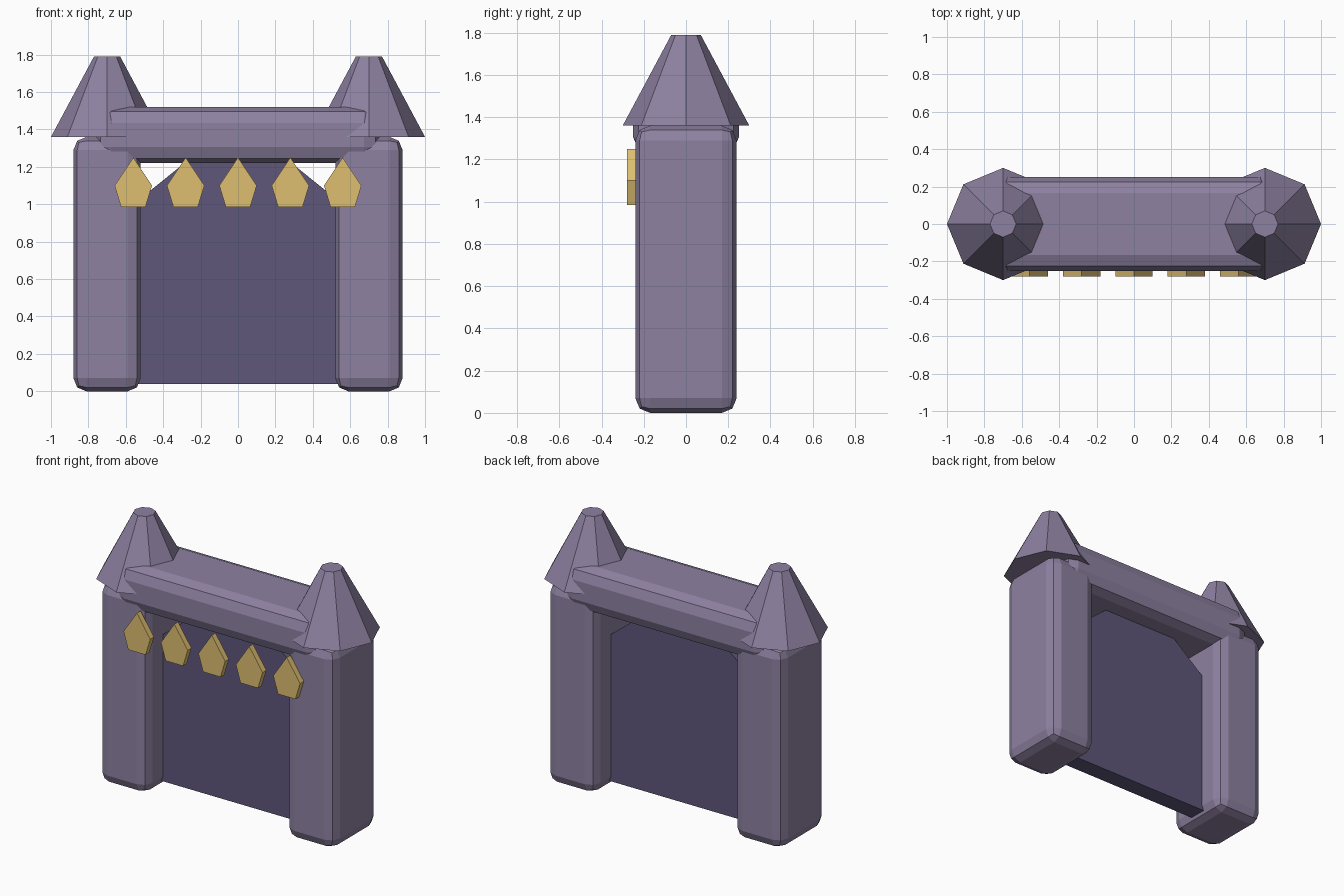
import bpy
import bmesh

if "Cube" in bpy.data.objects:
    bpy.data.objects.remove(bpy.data.objects["Cube"], do_unlink=True)


def material(name, rgb):
    mat = bpy.data.materials.new(name)
    mat.use_nodes = True
    color = (*rgb, 1)
    mat.diffuse_color = color
    mat.node_tree.nodes["Principled BSDF"].inputs["Base Color"].default_value = color
    return mat


stone = material("purple_stone", (0.27, 0.22, 0.356))
shadow = material("dark_purple", (0.112, 0.095, 0.195))
gold = material("gold", (0.73, 0.52, 0.165))


def add_object(name, bm, mat):
    mesh = bpy.data.meshes.new(name)
    bmesh.ops.recalc_face_normals(bm, faces=bm.faces)
    bm.to_mesh(mesh)
    bm.free()
    mesh.materials.append(mat)
    obj = bpy.data.objects.new(name, mesh)
    bpy.context.collection.objects.link(obj)
    return obj


def rounded_block(name, center, size, bevel, mat):
    bm = bmesh.new()
    bmesh.ops.create_cube(bm, size=1)
    bmesh.ops.scale(bm, vec=size, verts=bm.verts)
    bmesh.ops.translate(bm, vec=center, verts=bm.verts)
    obj = add_object(name, bm, mat)
    mod = obj.modifiers.new("Bevel", "BEVEL")
    mod.width = bevel
    mod.segments = 2
    return obj


def mirrored_plate(name, half, x, y_front, y_back, mat):
    """Extrude a symmetric outline, given as its right half, along y."""
    outline = half + [(-px, pz) for px, pz in reversed(half) if px > 0]
    bm = bmesh.new()
    face = bm.faces.new([bm.verts.new((x + px, y_front, pz)) for px, pz in outline])
    new = bmesh.ops.extrude_face_region(bm, geom=[face], use_keep_orig=True)["geom"]
    verts = [v for v in new if isinstance(v, bmesh.types.BMVert)]
    bmesh.ops.translate(bm, vec=(0, y_back - y_front, 0), verts=verts)
    return add_object(name, bm, mat)


# Pillars with pointed octagonal roofs
for side, x in (("left", 0.7), ("right", -0.7)):
    rounded_block(side + "_pillar", (x, 0, 0.68), (0.36, 0.48, 1.36), 0.07, stone)
    bm = bmesh.new()
    bmesh.ops.create_cone(bm, cap_ends=True, segments=8,
                          radius1=0.3, radius2=0.07, depth=0.43)
    bmesh.ops.translate(bm, vec=(x, 0, 1.575), verts=bm.verts)
    add_object(side + "_roof", bm, stone)

# Beam across the top
rounded_block("lintel", (0, 0, 1.37), (1.52, 0.5, 0.3), 0.085, stone)

# Dark doorway panel with clipped upper corners
mirrored_plate("doorway_panel", [(0.56, 0.04), (0.56, 1.0), (0.28, 1.225)],
               0, -0.06, 0.06, shadow)

# Row of gold pendants
for i in range(5):
    mirrored_plate(f"pendant_{i + 1}", [(0.065, 0.985), (0.1, 1.1), (0, 1.25)],
                   0.28 * (i - 2), -0.28, -0.24, gold)
